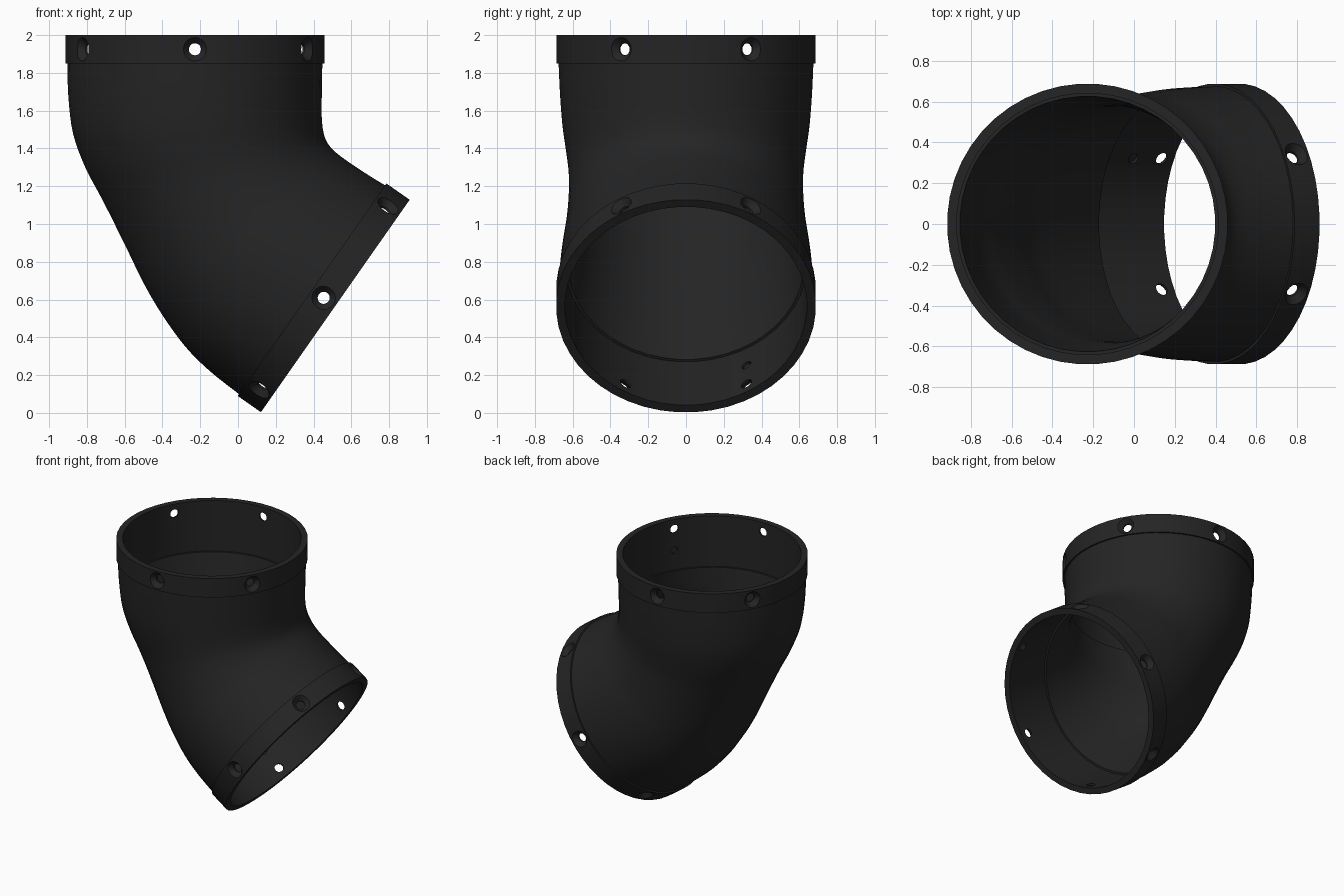
import bpy, bmesh, math
from mathutils import Vector

if "Cube" in bpy.data.objects:
    bpy.data.objects.remove(bpy.data.objects["Cube"])

SEG = 48
R, RB, RI, RS = 0.688, 0.676, 0.641, 0.626   # collar, body end, socket, inner wall radii
DEPTH, SOCKET = 0.15, 0.40                   # collar height, socket depth
TOP, TOP_DIR = Vector((-0.228, 0, 2.0)), Vector((0, 0, 1))
END, END_DIR = Vector((0.515, 0, 0.566)), Vector((math.cos(math.radians(35)), 0, -math.sin(math.radians(35))))


def side_axis(d):
    """In-plane direction pointing to the inside of the bend."""
    return Vector((d.z, 0, -d.x)) if d.z > 0.9 else Vector((-d.z, 0, d.x))


def circle(origin, d, depth, r):
    """Section as (outer x, outer z, inner x, inner z, half width)."""
    c, s = origin - d * depth, side_axis(d)
    p, q = c - s * r, c + s * r
    return (p.x, p.z, q.x, q.z, r)


def shrink(sec, t):
    p, q = Vector(sec[:2]), Vector(sec[2:4])
    u = (q - p).normalized() * t
    p, q = p + u, q - u
    return (p.x, p.y, q.x, q.y, sec[4] - t)


def smooth(secs, n=4):
    """Catmull-Rom interpolation through the sections."""
    out = []
    for i in range(len(secs) - 1):
        a, b, c, d = secs[max(i - 1, 0)], secs[i], secs[i + 1], secs[min(i + 2, len(secs) - 1)]
        for k in range(n):
            t = k / n
            out.append(tuple(0.5 * (2 * b[j] + (c[j] - a[j]) * t
                                    + (2 * a[j] - 5 * b[j] + 4 * c[j] - d[j]) * t * t
                                    + (3 * b[j] - a[j] - 3 * c[j] + d[j]) * t ** 3) for j in range(5)))
    return out + [secs[-1]]


# Cross-sections along the bend
mid = [(-0.90, 1.68, 0.445, 1.68, 0.668), (-0.875, 1.48, 0.445, 1.56, 0.655),
       (-0.81, 1.30, 0.455, 1.48, 0.636), (-0.715, 1.12, 0.475, 1.43, 0.622),
       (-0.605, 0.90, 0.505, 1.392, 0.622), (-0.50, 0.685, 0.55, 1.355, 0.632),
       (-0.40, 0.515, 0.60, 1.32, 0.648), (-0.28, 0.35, 0.66, 1.28, 0.662),
       (-0.15, 0.22, 0.72, 1.242, 0.67)]
outer = smooth([circle(TOP, TOP_DIR, DEPTH, RB)] + mid + [circle(END, END_DIR, DEPTH, RB)])
inner = smooth([circle(END, END_DIR, SOCKET, RS)] + [shrink(s, 0.04) for s in mid[5:1:-1]]
               + [circle(TOP, TOP_DIR, SOCKET, RS)])
loops = ([circle(TOP, TOP_DIR, 0, R), circle(TOP, TOP_DIR, DEPTH, R)] + outer
         + [circle(END, END_DIR, DEPTH, R), circle(END, END_DIR, 0, R),
            circle(END, END_DIR, 0, RI), circle(END, END_DIR, SOCKET, RI)] + inner
         + [circle(TOP, TOP_DIR, SOCKET, RI), circle(TOP, TOP_DIR, 0, RI)])


def make_object(name, bm):
    bmesh.ops.recalc_face_normals(bm, faces=bm.faces)
    me = bpy.data.meshes.new(name)
    bm.to_mesh(me)
    bm.free()
    ob = bpy.data.objects.new(name, me)
    bpy.context.collection.objects.link(ob)
    return ob


# Pipe elbow: one closed wall with collars and sockets
bm = bmesh.new()
rings = []
for px, pz, qx, qz, w in loops:
    c, h = Vector(((px + qx) / 2, 0, (pz + qz) / 2)), Vector(((qx - px) / 2, 0, (qz - pz) / 2))
    rings.append([bm.verts.new(c + h * math.cos(a) + Vector((0, w * math.sin(a), 0)))
                  for a in (2 * math.pi * (i + 0.5) / SEG for i in range(SEG))])
for i, r0 in enumerate(rings):
    r1 = rings[(i + 1) % len(rings)]
    for j in range(SEG):
        k = (j + 1) % SEG
        bm.faces.new((r0[j], r0[k], r1[k], r1[j]))
elbow = make_object("pipe_elbow", bm)

# Countersunk screw hole cutters, plus one blind dimple in each socket
bm = bmesh.new()


def spindle(origin, d, depth, ang, profile, n=20):
    """Revolved cutter along a radial direction; profile = (distance, radius)."""
    s = side_axis(d)
    rad = s * math.cos(ang) + Vector((0, 1, 0)) * math.sin(ang)
    tan = rad.cross(d)
    c = origin - d * depth
    rs = [[bm.verts.new(c + rad * x + (d * math.cos(a) + tan * math.sin(a)) * r)
           for a in (2 * math.pi * i / n for i in range(n))] for x, r in profile]
    for a, b in zip(rs, rs[1:]):
        for j in range(n):
            k = (j + 1) % n
            bm.faces.new((a[j], a[k], b[k], b[j]))
    bm.faces.new(rs[0])
    bm.faces.new(rs[-1])


HOLE = [(0.58, 0.032), (0.652, 0.032), (0.687, 0.063), (0.74, 0.063)]
DIMPLE = [(0.60, 0.028), (0.655, 0.028)]
for origin, d, dimple in ((TOP, TOP_DIR, -30), (END, END_DIR, 150)):
    for i in range(6):
        spindle(origin, d, 0.075, math.radians(30 + 60 * i), HOLE)
    spindle(origin, d, 0.245, math.radians(dimple), DIMPLE)
cutter = make_object("hole_cutter", bm)
cutter.hide_render = True

mod = elbow.modifiers.new("holes", 'BOOLEAN')
mod.operation, mod.solver, mod.object = 'DIFFERENCE', 'EXACT', cutter
bpy.context.view_layer.update()
cut = bpy.data.meshes.new_from_object(elbow.evaluated_get(bpy.context.evaluated_depsgraph_get()))
elbow.modifiers.clear()
elbow.data = cut
bpy.data.objects.remove(cutter)

# Black plastic
mat = bpy.data.materials.new("black plastic")
mat.diffuse_color = (0.018, 0.018, 0.018, 1)
mat.use_nodes = True
mat.node_tree.nodes["Principled BSDF"].inputs["Base Color"].default_value = mat.diffuse_color
elbow.data.materials.clear()
elbow.data.materials.append(mat)
bpy.context.view_layer.objects.active = elbow
elbow.select_set(True)
bpy.ops.object.shade_smooth_by_angle(angle=math.radians(30))
